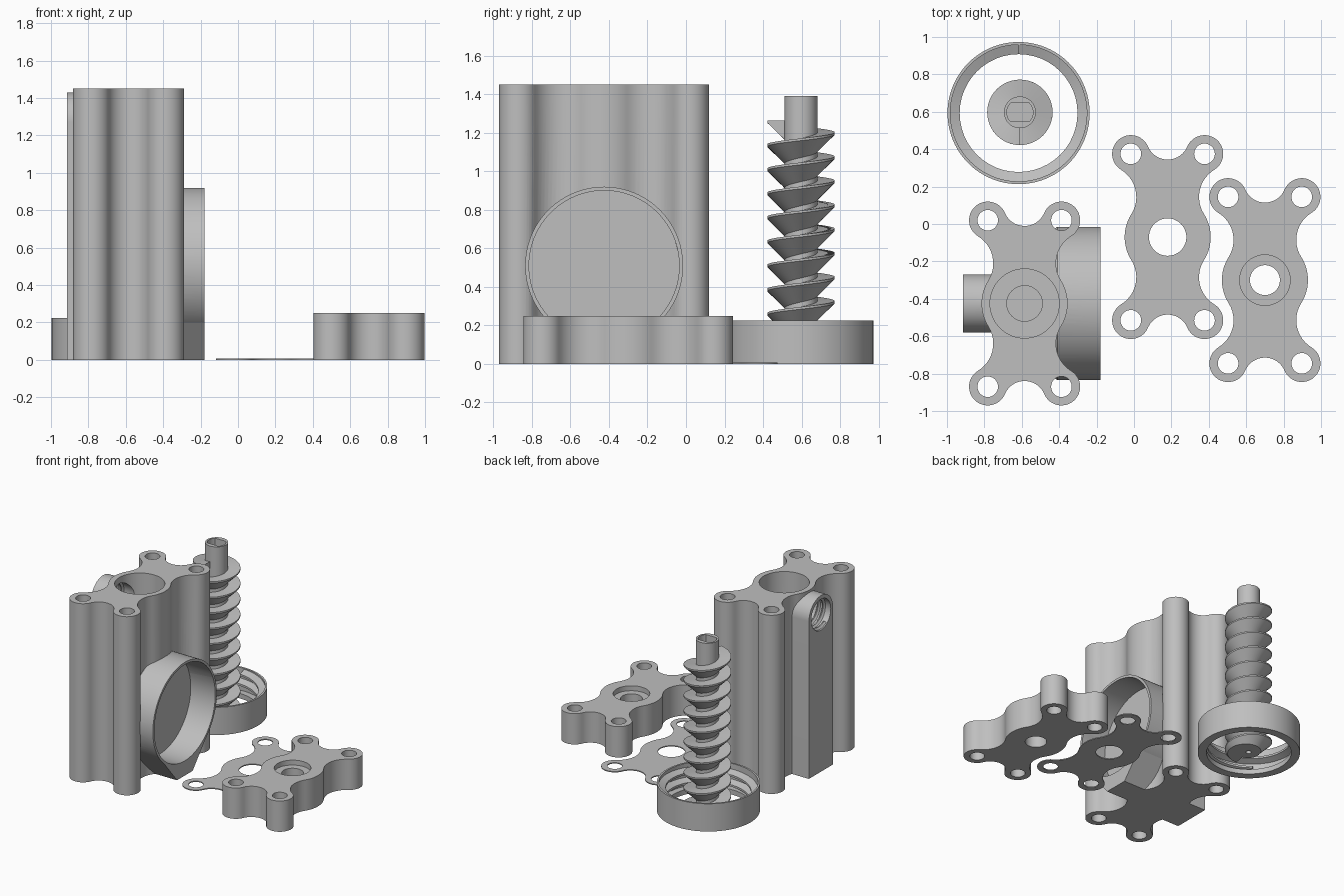
import bpy, bmesh, math
from mathutils import Matrix, Vector

if "Cube" in bpy.data.objects:
    bpy.data.objects.remove(bpy.data.objects["Cube"], do_unlink=True)

grey = bpy.data.materials.new("plain grey")
grey.use_nodes = True
grey.diffuse_color = (0.52, 0.52, 0.52, 1)
grey.node_tree.nodes["Principled BSDF"].inputs["Base Color"].default_value = grey.diffuse_color

TO_X = Matrix.Rotation(math.pi / 2, 4, 'Y')                              # local z becomes x
PROFILE_X = Matrix(((0, 0, 1, 0), (1, 0, 0, 0), (0, 1, 0, 0), (0, 0, 0, 1)))  # (u, v, w) -> (y, z, x)


def finish(bm, name):
    bmesh.ops.recalc_face_normals(bm, faces=bm.faces)
    mesh = bpy.data.meshes.new(name)
    bm.to_mesh(mesh)
    bm.free()
    mesh.materials.append(grey)
    ob = bpy.data.objects.new(name, mesh)
    bpy.context.collection.objects.link(ob)
    return ob


def smooth(ob):
    bpy.ops.object.select_all(action='DESELECT')
    ob.select_set(True)
    bpy.context.view_layer.objects.active = ob
    bpy.ops.object.shade_smooth_by_angle(angle=math.radians(30))


def cyl(x, y, r, z0, z1, name="cutter"):
    bm = bmesh.new()
    bmesh.ops.create_cone(bm, cap_ends=True, segments=64, radius1=r, radius2=r, depth=z1 - z0,
                          matrix=Matrix.Translation((x, y, (z0 + z1) / 2)))
    return finish(bm, name)


def cyl_x(y, z, r0, r1, x0, x1):
    bm = bmesh.new()
    bmesh.ops.create_cone(bm, cap_ends=True, segments=96, radius1=r0, radius2=r1, depth=x1 - x0,
                          matrix=Matrix.Translation(((x0 + x1) / 2, y, z)) @ TO_X)
    return finish(bm, "cutter")


def prism(points, w0, w1, matrix, name="cutter"):
    bm = bmesh.new()
    face = bm.faces.new([bm.verts.new((u, v, w0)) for u, v in points])
    new = bmesh.ops.extrude_face_region(bm, geom=[face])["geom"]
    bmesh.ops.translate(bm, vec=(0, 0, w1 - w0), verts=[g for g in new if isinstance(g, bmesh.types.BMVert)])
    bm.transform(matrix)
    return finish(bm, name)


def combine(ob, operation, others):
    for other in others:
        mod = ob.modifiers.new("combine", 'BOOLEAN')
        mod.operation, mod.object, mod.solver = operation, other, 'EXACT'
        bpy.context.view_layer.objects.active = ob
        bpy.ops.object.modifier_apply(modifier=mod.name)
        bpy.data.objects.remove(other, do_unlink=True)


def thread(name, profile, pitch, z0, z1, end_angle, matrix, clip=False):
    """Sweep a closed (radius, height) profile along a right-handed helix."""
    bm = bmesh.new()
    steps = int((z1 - z0) / pitch * 48)
    last = None
    for i in range(steps + 1):
        z = z0 + (z1 - z0) * i / steps
        a = end_angle - (z1 - z) / pitch * math.tau
        ring = [bm.verts.new((r * math.cos(a), r * math.sin(a), z + h)) for r, h in profile]
        n = len(ring)
        if last:
            for k in range(n):
                bm.faces.new((last[k], last[(k + 1) % n], ring[(k + 1) % n], ring[k]))
        if i in (0, steps):
            bm.faces.new(ring)
        last = ring
    if clip:  # trim whatever hangs below the floor
        bmesh.ops.bisect_plane(bm, geom=bm.verts[:] + bm.edges[:] + bm.faces[:],
                               plane_co=(0, 0, 0), plane_no=(0, 0, -1), clear_outer=True)
        bmesh.ops.holes_fill(bm, edges=[e for e in bm.edges if e.is_boundary])
    bm.transform(matrix)
    ob = finish(bm, name)
    smooth(ob)
    return ob


# Shared flange outline: hub, four bolt lobes and tangent fillets
HUB, LOBE, FILLET, DIP = 0.23, 0.1, 0.17, 0.114
LUG = Vector((0.197, 0.445))
BOLTS = [(sx * LUG.x, sy * LUG.y) for sx in (-1, 1) for sy in (-1, 1)]


def arc(c, r, start, end, turn, n=12):
    a0 = math.atan2(start.y - c.y, start.x - c.x)
    a1 = math.atan2(end.y - c.y, end.x - c.x)
    sweep = turn * ((turn * (a1 - a0)) % math.tau)
    return [(c.x + r * math.cos(a0 + sweep * i / n), c.y + r * math.sin(a0 + sweep * i / n))
            for i in range(n + 1)]


def flange_outline():
    hub, d = Vector((0, 0)), LUG.length
    ra, rb = HUB + FILLET, LOBE + FILLET
    along = (ra * ra - rb * rb + d * d) / (2 * d)
    u = LUG / d
    waist = u * along + Vector((u.y, -u.x)) * math.sqrt(ra * ra - along * along)
    top = Vector((0, LUG.y + math.sqrt((LOBE + DIP) ** 2 - LUG.x ** 2)))
    q = arc(hub, HUB, Vector((1, 0)), waist, 1)
    q += arc(waist, FILLET, hub, LUG, -1)[1:]
    q += arc(LUG, LOBE, waist, top, 1, 24)[1:]
    q += arc(top, DIP, LUG, hub, -1)[1:]
    half = q + [(-x, y) for x, y in reversed(q[:-1])]
    return half[:-1] + [(-x, -y) for x, y in half[:-1]]


def flange(name, cx, cy, height):
    ob = prism(flange_outline(), 0, height, Matrix.Translation((cx, cy, 0)), name)
    combine(ob, 'DIFFERENCE', [cyl(cx + x, cy + y, 0.055, -0.1, height + 0.1) for x, y in BOLTS])
    return ob


# Barrel housing with side inlet, outlet tube and their supports
BX, BY = -0.585, -0.425
IN_Z, OUT_Z = 0.51, 1.275
housing = flange("barrel_housing", BX, BY, 1.45)
inlet_foot = [(BY - 0.1, 0), (BY + 0.1, 0), (BY + 0.285, 0.22), (BY + 0.2, IN_Z),
              (BY - 0.2, IN_Z), (BY - 0.285, 0.22)]
outlet_foot = [(BY - 0.155, 0), (BY + 0.155, 0), (BY + 0.155, OUT_Z), (BY - 0.155, OUT_Z)]
combine(housing, 'UNION', [
    cyl_x(BY, IN_Z, 0.41, 0.41, -0.41, -0.18),
    cyl_x(BY, IN_Z, 0.265, 0.41, -0.6, -0.41),
    prism(inlet_foot, -0.5, -0.18, PROFILE_X),
    cyl_x(BY, OUT_Z, 0.155, 0.155, -0.915, -0.65),
    prism(outlet_foot, -0.915, -0.65, PROFILE_X)])
combine(housing, 'DIFFERENCE', [
    cyl(BX, BY, 0.185, 0.1, 1.6),
    cyl(BX, BY, 0.095, 0.05, 0.3),
    cyl_x(BY, IN_Z, 0.39, 0.39, -0.4, -0.1),
    cyl_x(BY, IN_Z, 0.245, 0.39, -0.585, -0.4),
    cyl_x(BY, OUT_Z, 0.125, 0.125, -1.1, -0.6)])
smooth(housing)
thread("outlet_thread", [(0.128, -0.018), (0.11, -0.004), (0.11, 0.004), (0.128, 0.018)],
       0.045, 0.025, 0.12, 0, Matrix.Translation((-0.915, BY, OUT_Z)) @ TO_X)

# Thin gasket
gasket = flange("gasket", 0.18, -0.07, 0.008)
combine(gasket, 'DIFFERENCE', [cyl(0.18, -0.07, 0.1, -0.1, 0.1)])
smooth(gasket)

# End cap with a stepped centre hole
cap = flange("end_cap", 0.70, -0.30, 0.25)
combine(cap, 'DIFFERENCE', [cyl(0.70, -0.30, 0.08, -0.1, 0.4), cyl(0.70, -0.30, 0.135, 0.21, 0.4)])
smooth(cap)

# Auger: core with a double-flat drive socket, plus the helical flight
SX, SY = -0.61, 0.597
core = cyl(SX, SY, 0.085, 0, 1.39, "auger_core")
flat = math.asin(0.05 / 0.07)
socket = [(0.07 * math.cos(a), 0.07 * math.sin(a))
          for s in (0, math.pi) for a in [s - flat + 2 * flat * i / 10 for i in range(11)]]
combine(core, 'DIFFERENCE', [prism(socket, 1.2, 1.5, Matrix.Translation((SX, SY, 0))),
                             cyl(SX, SY, 0.02, -0.1, 0.1)])
smooth(core)
thread("auger_flight", [(0.08, 0), (0.175, 0), (0.175, -0.012), (0.08, -0.105)],
       0.125, 0.012, 1.265, -math.pi / 2, Matrix.Translation((SX, SY, 0)), clip=True)

# Threaded collar ring
RX, RY = -0.617, 0.593
bm = bmesh.new()
section = [(0.38, 0), (0.38, 0.225), (0.365, 0.225), (0.365, 0.04), (0.315, 0.04), (0.315, 0)]
verts = [bm.verts.new((r, 0, z)) for r, z in section]
edges = [bm.edges.new((verts[i - 1], verts[i])) for i in range(len(verts))]
bmesh.ops.spin(bm, geom=verts + edges, cent=(0, 0, 0), axis=(0, 0, 1), angle=math.tau, steps=96)
bmesh.ops.remove_doubles(bm, verts=bm.verts, dist=0.0001)
bm.transform(Matrix.Translation((RX, RY, 0)))
smooth(finish(bm, "collar_ring"))
thread("collar_thread", [(0.37, -0.03), (0.315, -0.008), (0.315, 0.008), (0.37, 0.03)],
       0.08, 0.06, 0.19, math.pi / 2, Matrix.Translation((RX, RY, 0)))
